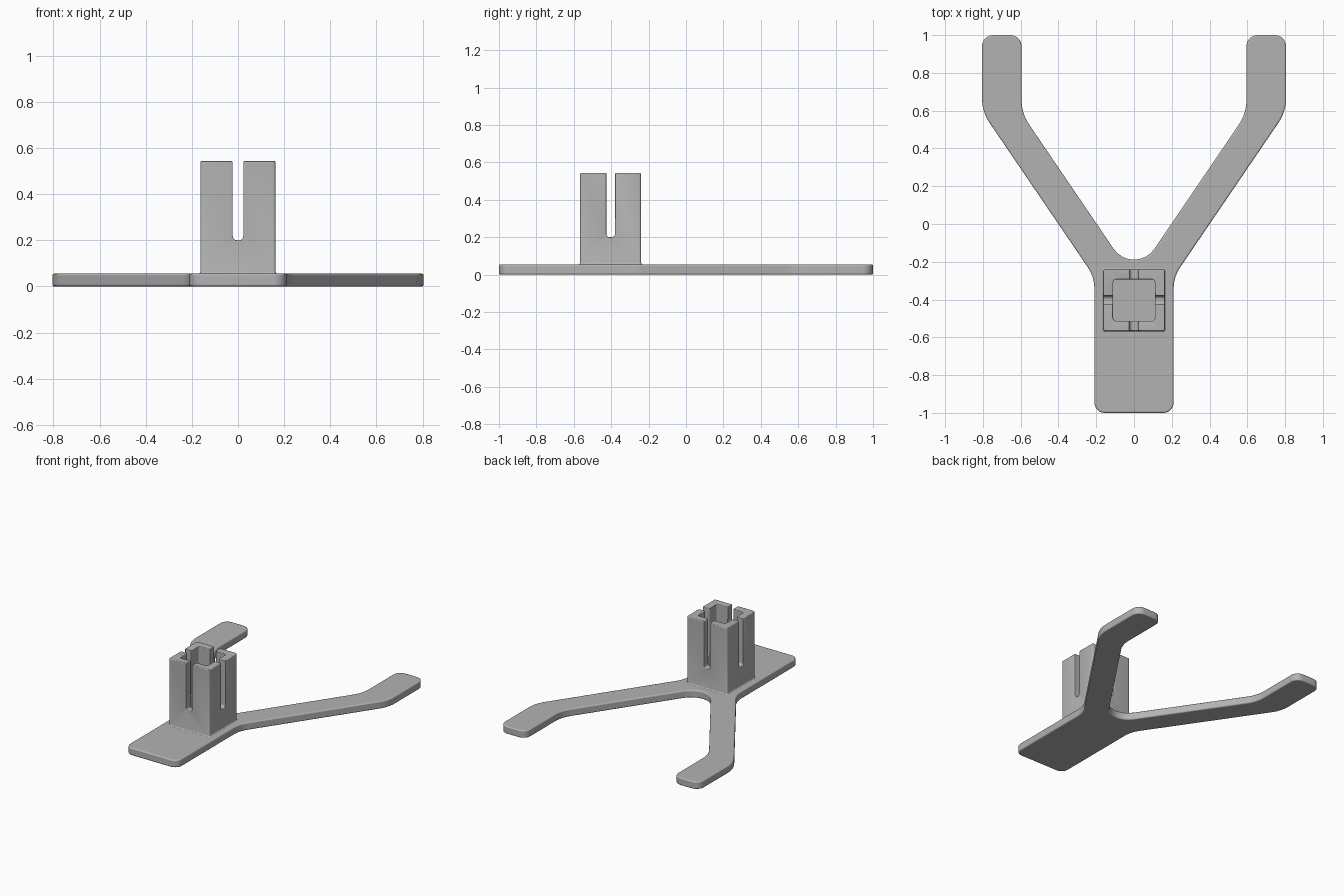
import bpy, bmesh, math
from mathutils import Vector, Matrix

if "Cube" in bpy.data.objects:
    bpy.data.objects.remove(bpy.data.objects["Cube"], do_unlink=True)

grey = bpy.data.materials.new("plain_grey")
grey.use_nodes = True
colour = (0.45, 0.45, 0.45, 1)
grey.diffuse_color = colour
grey.node_tree.nodes["Principled BSDF"].inputs["Base Color"].default_value = colour


def rounded(corners, steps=6):
    """Outline with each (x, y, radius) corner replaced by an arc."""
    out = []
    for i, (x, y, r) in enumerate(corners):
        p = Vector((x, y))
        a = (Vector(corners[i - 1][:2]) - p).normalized()
        b = (Vector(corners[(i + 1) % len(corners)][:2]) - p).normalized()
        if r == 0:
            out.append(p)
            continue
        half = a.angle(b) / 2
        centre = p + (a + b).normalized() * r / math.sin(half)
        start = p + a * r / math.tan(half) - centre
        end = p + b * r / math.tan(half) - centre
        sweep = start.angle_signed(end)
        for k in range(steps + 1):
            out.append(centre + Matrix.Rotation(-sweep * k / steps, 2) @ start)
    return out


def rect(hx, hy, r):
    return rounded([(-hx, -hy, r), (hx, -hy, r), (hx, hy, r), (-hx, hy, r)])


def loft(name, rings):
    """Closed solid through (outline, z) rings."""
    bm = bmesh.new()
    loops = [[bm.verts.new((p.x, p.y, z)) for p in ring] for ring, z in rings]
    n = len(loops[0])
    bm.faces.new(loops[0][::-1])
    bm.faces.new(loops[-1])
    for lo, hi in zip(loops, loops[1:]):
        for i in range(n):
            j = (i + 1) % n
            bm.faces.new((lo[i], lo[j], hi[j], hi[i]))
    bmesh.ops.recalc_face_normals(bm, faces=bm.faces)
    mesh = bpy.data.meshes.new(name)
    bm.to_mesh(mesh)
    bm.free()
    mesh.materials.append(grey)
    obj = bpy.data.objects.new(name, mesh)
    bpy.context.collection.objects.link(obj)
    return obj


def finish(obj, width):
    """Soften the sharp edges and shade smoothly."""
    bevel = obj.modifiers.new("soft_edges", "BEVEL")
    bevel.width = width
    bevel.segments = 3
    bevel.limit_method = "ANGLE"
    bevel.angle_limit = math.radians(50)
    bpy.ops.object.select_all(action="DESELECT")
    obj.select_set(True)
    bpy.context.view_layer.objects.active = obj
    bpy.ops.object.shade_smooth_by_angle(angle=math.radians(35))


# Y-shaped base plate, mirrored from its left half
side = [(0.21, -1, 0.055), (0.21, -0.28, 0.2), (0.805, 0.595, 0.23),
        (0.805, 1, 0.06), (0.595, 1, 0.06), (0.595, 0.585, 0.23)]
crotch = [(0, -0.29, 0.13)]
mirrored = [(-x, y, r) for x, y, r in reversed(side)]
outline = rounded(side + crotch + mirrored, 8)
plate = loft("base_plate", [(outline, 0), (outline, 0.055)])
finish(plate, 0.008)

# Square socket tower with a small cove at its foot
cy, half, flare = -0.403, 0.163, 0.01
rings = [(rect(half + flare, half + flare, 0.012), 0.03)]
for k in range(4):
    t = math.pi / 2 * k / 3
    h = half + flare * (1 - math.sin(t))
    rings.append((rect(h, h, 0.012), 0.054 + flare * (1 - math.cos(t))))
rings.append((rect(half, half, 0.012), 0.543))
tower = loft("socket_tower", rings)
tower.location.y = cy

# Cutters: square bore and two crossing round-bottomed slots
bore = loft("bore_cutter", [(rect(0.11, 0.11, 0.015), 0), (rect(0.11, 0.11, 0.015), 0.7)])
cutters = [bore]
slot = rounded([(-0.023, 0.2, 0.018), (0.023, 0.2, 0.018), (0.023, 0.7, 0), (-0.023, 0.7, 0)])
for name, turn in (("slot_cutter_y", 0), ("slot_cutter_x", math.pi / 2)):
    cutter = loft(name, [(slot, -0.3), (slot, 0.3)])
    cutter.data.transform(Matrix.Rotation(turn, 4, "Z") @ Matrix.Rotation(math.pi / 2, 4, "X"))
    cutters.append(cutter)
for cutter in cutters:
    cutter.location.y = cy
    cutter.hide_render = True
    cutter.hide_set(True)
    cut = tower.modifiers.new(cutter.name, "BOOLEAN")
    cut.operation = "DIFFERENCE"
    cut.solver = "EXACT"
    cut.object = cutter
finish(tower, 0.007)
